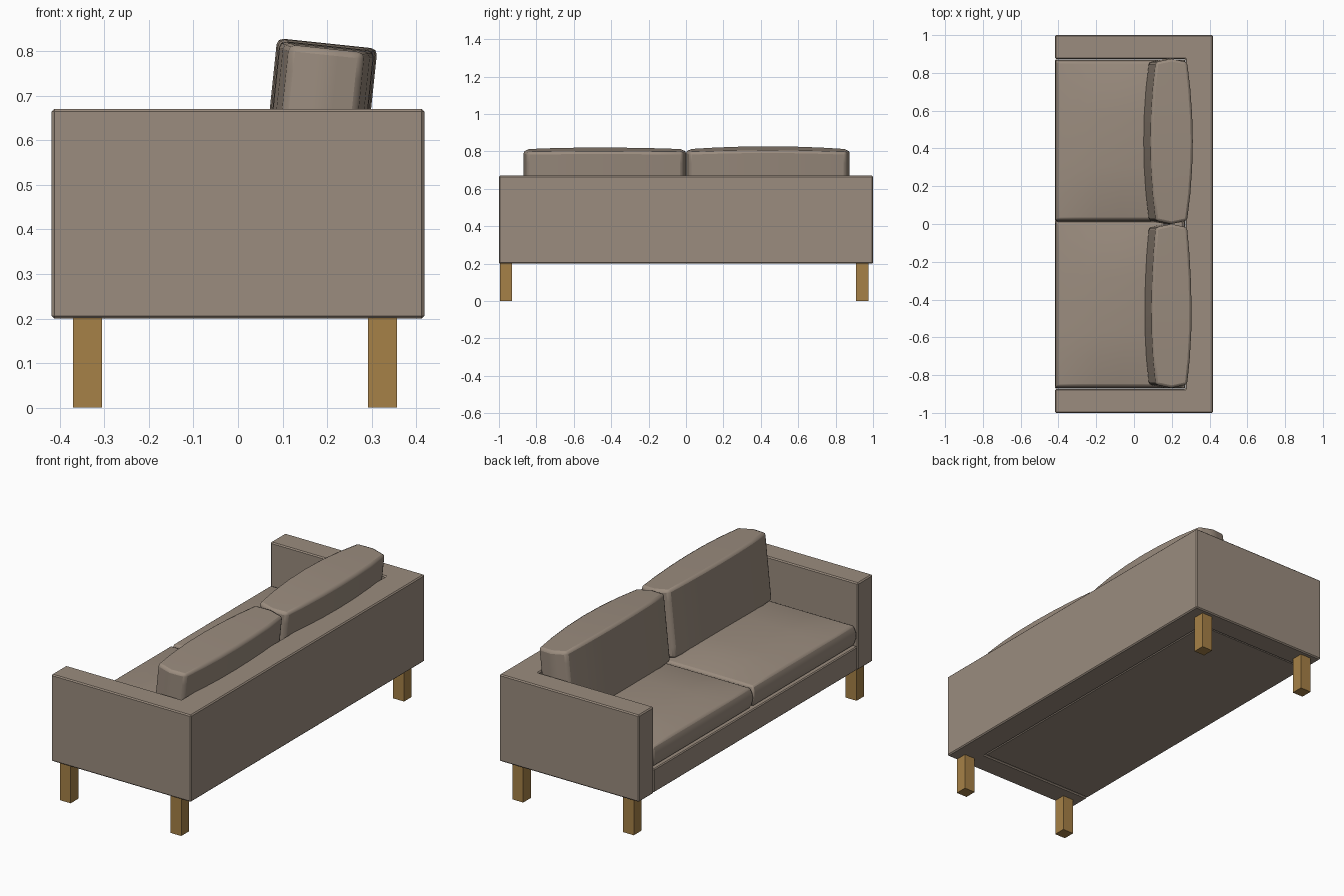
import bpy, bmesh, math
from mathutils import Matrix

if "Cube" in bpy.data.objects:
    bpy.data.objects.remove(bpy.data.objects["Cube"])


def material(name, color):
    m = bpy.data.materials.new(name)
    m.diffuse_color = (*color, 1)
    m.use_nodes = True
    m.node_tree.nodes["Principled BSDF"].inputs["Base Color"].default_value = m.diffuse_color
    return m


FABRIC = material("taupe fabric", (0.325, 0.262, 0.209))
WOOD = material("oak wood", (0.38, 0.218, 0.063))


def finish(bm, name, mat, bevel=0.0, segments=1, smooth=False):
    bmesh.ops.recalc_face_normals(bm, faces=bm.faces)
    mesh = bpy.data.meshes.new(name)
    bm.to_mesh(mesh)
    bm.free()
    mesh.materials.append(mat)
    ob = bpy.data.objects.new(name, mesh)
    bpy.context.collection.objects.link(ob)
    if bevel:
        mod = ob.modifiers.new("bevel", 'BEVEL')
        mod.width, mod.segments = bevel, segments
        mod.limit_method, mod.angle_limit = 'ANGLE', math.radians(40)
    if smooth:
        bpy.ops.object.select_all(action='DESELECT')
        ob.select_set(True)
        bpy.context.view_layer.objects.active = ob
        bpy.ops.object.shade_smooth_by_angle(angle=math.radians(35))
    return ob


def unit_box():
    bm = bmesh.new()
    bmesh.ops.create_cube(bm, size=2)
    return bm


def box(name, lo, hi, mat, bevel=0.0):
    bm = unit_box()
    for v in bm.verts:
        v.co = [a + (b - a) * (c + 1) / 2 for a, b, c in zip(lo, hi, v.co)]
    return finish(bm, name, mat, bevel)


def swell(t, peak=0.0):
    """1 at the peak, 0 at both ends of -1..1"""
    t = (t - peak) / (1 - peak if t > peak else 1 + peak)
    return max(0.0, 1 - t * t)


# U-shaped frame: arms and back in one piece
bm = bmesh.new()
outline = [(-.418, -1), (.418, -1), (.418, 1), (-.418, 1),
           (-.418, .873), (.272, .873), (.272, -.873), (-.418, -.873)]
face = bm.faces.new([bm.verts.new((x, y, .2)) for x, y in outline])
ext = bmesh.ops.extrude_face_region(bm, geom=[face])
for v in ext["geom"]:
    if isinstance(v, bmesh.types.BMVert):
        v.co.z = .67
finish(bm, "arm_and_back_frame", FABRIC, 0.006)

# Seat base with the front rail
box("seat_base", (-.418, -.871, .203), (.27, .871, .33), FABRIC, 0.005)

# Legs
for x, a in ((-.37, "front"), (.292, "rear")):
    for y, b in ((-.995, "right"), (.91, "left")):
        box(f"{a}_{b}_leg", (x, y, 0), (x + .065, y + .065, .202), WOOD)


def seat_cushion(name, y0, y1):
    bm = unit_box()
    bmesh.ops.subdivide_edges(bm, edges=bm.edges[:], cuts=5, use_grid_fill=True)
    for v in bm.verts:
        x, y, z = v.co
        # crowned top, sides and front bulging at mid height
        puff = swell(x) ** .5 * swell(y) ** .5
        v.co = (-.073 + .33 * x - .012 * swell(z) * (x < 0),
                (y0 + y1) / 2 + y * ((y1 - y0) / 2 - .012 + .012 * swell(z)),
                .39 + z * .055 + (.036 * puff if z > .9 else 0))
    finish(bm, name, FABRIC, 0.008, 2, True)


seat_cushion("left_seat_cushion", .015, .87)
seat_cushion("right_seat_cushion", -.868, .015)


def back_cushion(name, y0, y1, peak, fat, top):
    bm = unit_box()
    bmesh.ops.subdivide_edges(bm, edges=bm.edges[:], cuts=5, use_grid_fill=True)
    for v in bm.verts:
        x, y, z = v.co
        half = .084 + fat * swell(y, peak)
        side = (y1 - y0) / 2 - .018 * abs(x)
        v.co = (x * half, (y0 + y1) / 2 + y * side,
                .165 + z * .18 + (top * swell(y, peak) if z > .9 else 0))
    lean = Matrix.Translation((.163, 0, .462)) @ Matrix.Rotation(math.radians(6), 4, 'Y')
    bm.transform(lean)
    finish(bm, name, FABRIC, 0.014, 2, True)


back_cushion("left_back_cushion", .0, .875, 0, .029, .012)
back_cushion("right_back_cushion", -.868, .0, -.1, .023, .006)
